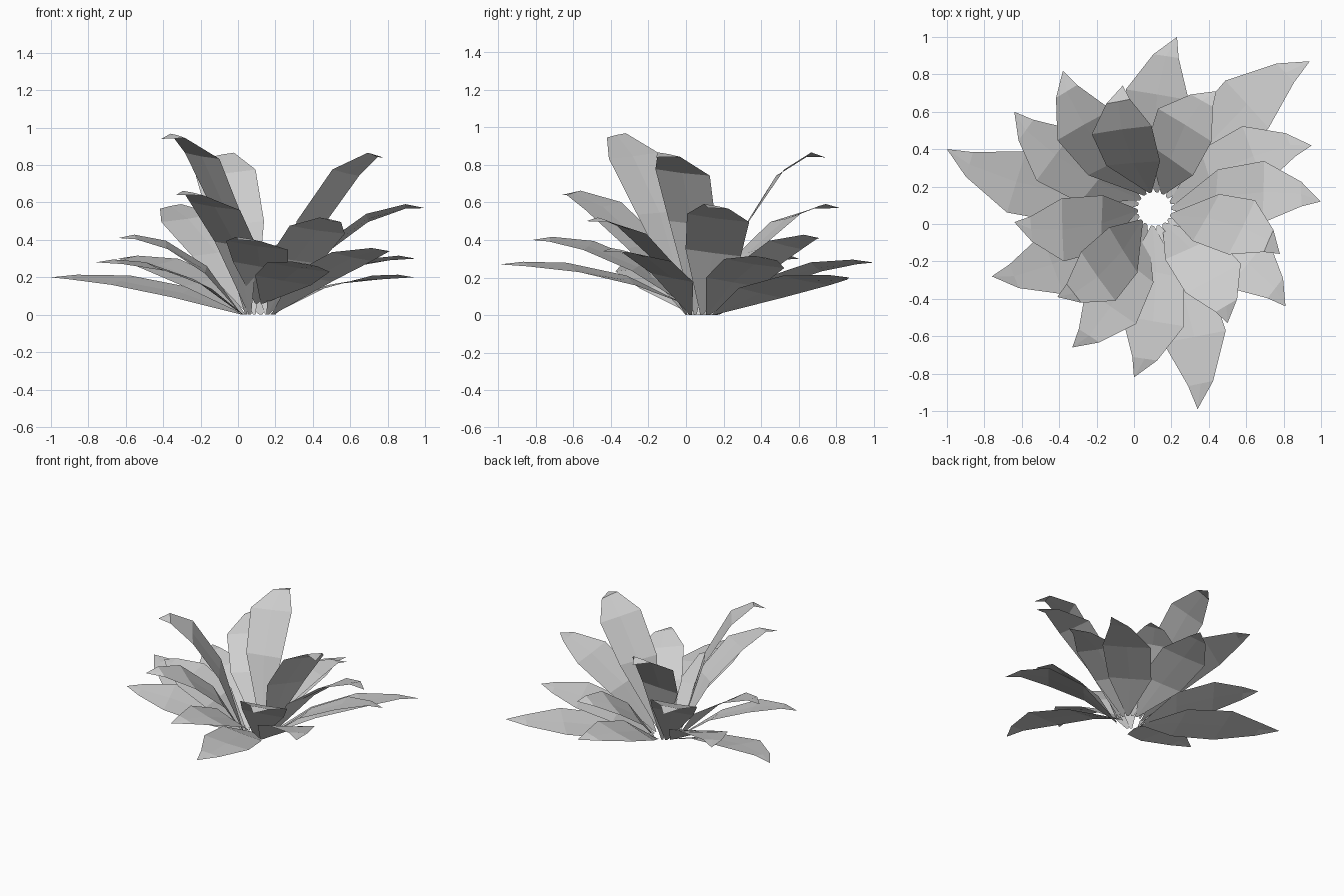
import bpy
import bmesh
from mathutils import Vector

# Remove only the default cube
default_cube = bpy.data.objects.get("Cube")
if default_cube:
    bpy.data.objects.remove(default_cube, do_unlink=True)

# Single pale grey leaf colour
leaf_grey = bpy.data.materials.new("leaf_grey")
leaf_grey.use_nodes = True
colour = (0.62, 0.62, 0.62, 1)
leaf_grey.diffuse_color = colour
for node in leaf_grey.node_tree.nodes:
    if node.type == "BSDF_PRINCIPLED":
        node.inputs["Base Color"].default_value = colour

CENTRE = Vector((0.11, 0.08, 0))
BASE_RADIUS = 0.09

# Rows along a leaf: reach, rise, half width, sideways belly, edge lifts
ROWS = [
    (0.0, 0.0, 0.008, 0.0, (0, 0)),
    (0.30, 0.58, 0.155, 0.05, (0.03, -0.025)),
    (0.62, 0.90, 0.175, 0.065, (0.03, -0.02)),
    (0.87, 1.02, 0.07, 0.045, (0.01, -0.015)),
]

# Tiers of the rosette: height of the leaf bases, then the leaf tips
TIERS = {
    "inner_leaf": (0, [(-0.41, -0.39, 0.94), (0.78, -0.16, 0.84),
                       (-0.06, 0.74, 0.84)]),
    "upper_leaf": (0, [(-0.33, -0.66, 0.64), (1.0, 0.12, 0.57),
                       (-0.38, 0.82, 0.57), (0.50, -0.53, 0.50)]),
    "middle_leaf": (0, [(0.44, 0.71, 0.41), (-0.64, 0.01, 0.41),
                        (0.81, -0.44, 0.34)]),
    "front_leaf": (0.06, [(0.0, -0.82, 0.40), (0.34, -0.99, 0.27)]),
    "outer_leaf": (0, [(0.95, 0.42, 0.30), (-0.64, 0.60, 0.30),
                       (-0.76, -0.28, 0.28), (0.23, 1.0, 0.28),
                       (-1.0, 0.40, 0.20), (0.94, 0.87, 0.20)]),
}


def build_leaf(name, tip, base_height):
    """A tilted, arching blade from the ring at the centre out to its tip."""
    tip = Vector(tip)
    out = Vector((tip.x, tip.y, 0)) - CENTRE
    out.normalize()
    side = Vector((-out.y, out.x, 0))
    base = CENTRE + out * BASE_RADIUS
    flat = Vector((tip.x, tip.y, 0)) - base
    narrowing = 1 - 0.1 * tip.z

    # Midrib points
    spine = []
    for reach, rise, half, belly, lifts in ROWS:
        point = base + flat * reach + side * belly
        point.z = base_height + (tip.z - base_height) * rise
        spine.append(point)
    spine.append(tip)

    # Three points per row: raised edge, midrib, lowered edge
    bm = bmesh.new()
    rows = []
    for i, (reach, rise, half, belly, lifts) in enumerate(ROWS):
        tangent = spine[i + 1] - spine[max(i - 1, 0)]
        normal = tangent.cross(side).normalized()
        across = side * half * narrowing
        rows.append([
            bm.verts.new(spine[i] - across + normal * lifts[0]),
            bm.verts.new(spine[i]),
            bm.verts.new(spine[i] + across + normal * lifts[1]),
        ])
    end = bm.verts.new(tip)
    for a, b in zip(rows, rows[1:]):
        for k in range(2):
            bm.faces.new((a[k], b[k], b[k + 1], a[k + 1]))
    for k in range(2):
        bm.faces.new((rows[-1][k], end, rows[-1][k + 1]))

    mesh = bpy.data.meshes.new(name)
    bm.to_mesh(mesh)
    bm.free()
    mesh.materials.append(leaf_grey)
    leaf = bpy.data.objects.new(name, mesh)
    bpy.context.collection.objects.link(leaf)


for tier, (base_height, tips) in TIERS.items():
    for number, tip in enumerate(tips, start=1):
        build_leaf(f"{tier}_{number}", tip, base_height)
